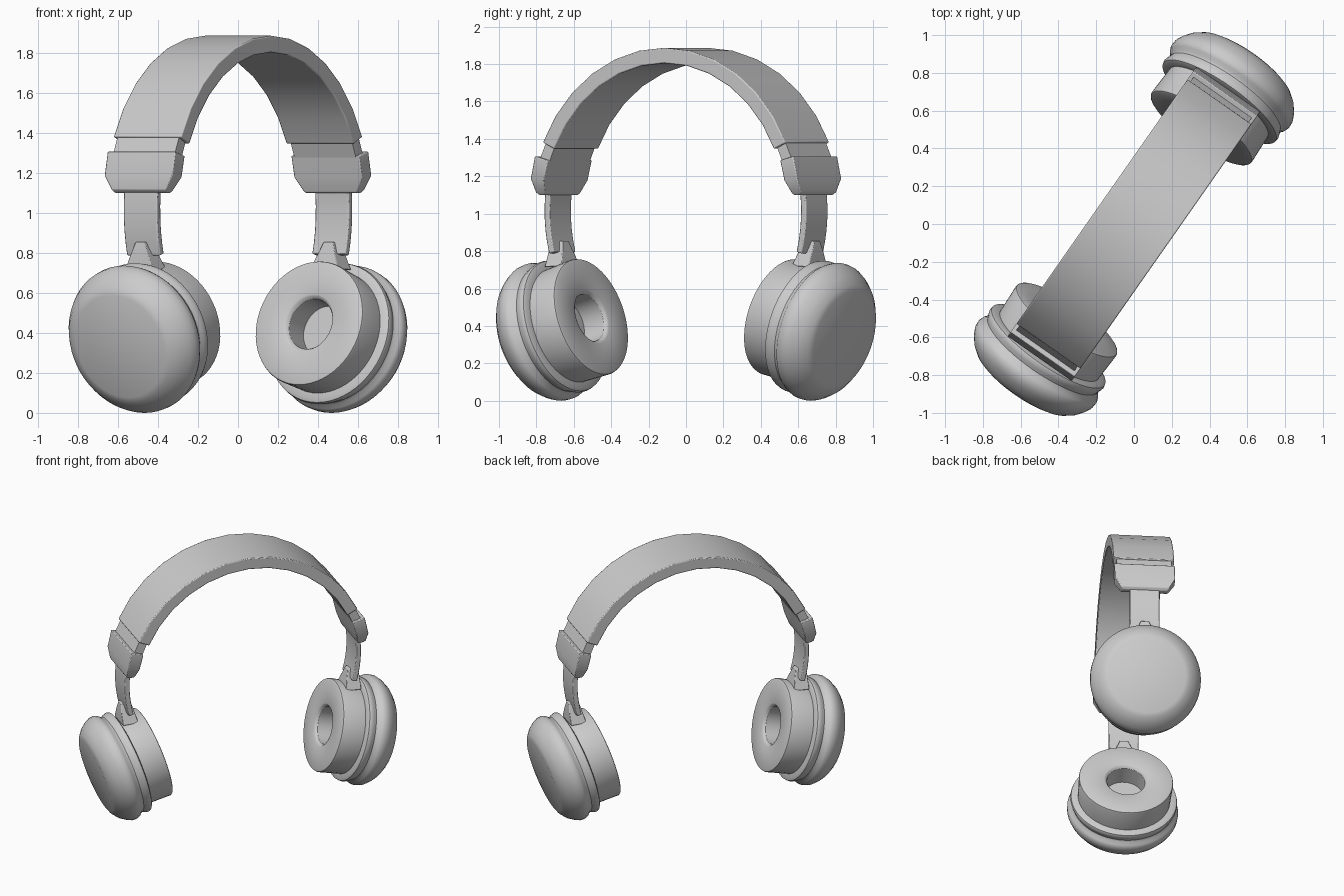
import bpy, bmesh
from math import sin, cos, radians
from mathutils import Matrix

if "Cube" in bpy.data.objects:
    bpy.data.objects.remove(bpy.data.objects["Cube"])

TURN = Matrix.Rotation(radians(55), 4, 'Z')   # whole headset is turned about z
HUB = 1.015                                   # height of the headband arc centre


def finish(name, bm, side=1, bevel=0.0):
    if side < 0:
        bm.transform(Matrix.Scale(-1, 4, (1, 0, 0)))
    bm.transform(TURN)
    bmesh.ops.recalc_face_normals(bm, faces=bm.faces)
    me = bpy.data.meshes.new(name)
    bm.to_mesh(me)
    bm.free()
    ob = bpy.data.objects.new(name, me)
    bpy.context.collection.objects.link(ob)
    if bevel:
        m = ob.modifiers.new("soft_edges", 'BEVEL')
        m.width = bevel
        m.segments = 2
        m.angle_limit = radians(35)
    bpy.ops.object.select_all(action='DESELECT')
    ob.select_set(True)
    bpy.context.view_layer.objects.active = ob
    bpy.ops.object.shade_smooth_by_angle(angle=radians(32))
    return ob


def strap(name, stations, side=1, bevel=0.0):
    """Loft of rectangles; station = inner x, inner z, outer x, outer z, half width."""
    bm = bmesh.new()
    rings = [[bm.verts.new(p) for p in ((xi, -w, zi), (xi, w, zi), (xo, w, zo), (xo, -w, zo))]
             for xi, zi, xo, zo, w in stations]
    for a, b in zip(rings, rings[1:]):
        for i in range(4):
            j = (i + 1) % 4
            bm.faces.new((a[i], a[j], b[j], b[i]))
    bm.faces.new(rings[0])
    bm.faces.new(rings[-1])
    return finish(name, bm, side, bevel)


def arc(r_in, r_out, start, end, n, w):
    """Stations along an arc, angles in degrees from straight up."""
    out = []
    for k in range(n + 1):
        a = radians(start + (end - start) * k / n)
        out.append((r_in * sin(a), HUB + r_in * cos(a), r_out * sin(a), HUB + r_out * cos(a), w))
    return out


def lathe(name, profile, side, segs=56):
    """Revolve (radius, depth) about the tilted ear cup axis."""
    bm = bmesh.new()
    rings = [[bm.verts.new((r * cos(6.2831853 * i / segs), r * sin(6.2831853 * i / segs), d))
              for i in range(segs)] for r, d in profile]
    for a, b in zip(rings, rings[1:]):
        for i in range(segs):
            j = (i + 1) % segs
            bm.faces.new((a[i], a[j], b[j], b[i]))
    bm.faces.new(rings[0])
    bm.faces.new(rings[-1])
    bm.transform(Matrix.Translation((0.616, 0, 0.45)) @ Matrix.Rotation(radians(106), 4, 'Y'))
    return finish(name, bm, side)


# Headband arch
strap("headband", arc(0.79, 0.872, -65.2, 65.2, 12, 0.207), bevel=0.006)

for side, tag in ((-1, "left"), (1, "right")):
    # Recessed neck between headband and slider housing
    strap(tag + "_neck", [(0.72, 1.37, 0.775, 1.395, 0.188),
                          (0.772, 1.25, 0.832, 1.27, 0.188)], side)
    # Slider housing with chamfered lower corners
    strap(tag + "_slider_housing", [(0.758, 1.285, 0.843, 1.308, 0.207),
                                    (0.785, 1.178, 0.870, 1.188, 0.207),
                                    (0.805, 1.110, 0.866, 1.115, 0.165),
                                    (0.812, 1.100, 0.850, 1.100, 0.155)], side, 0.005)
    # Curved metal arm
    strap(tag + "_arm", arc(0.82, 0.855, 80, 105.5, 6, 0.102), side, 0.006)
    # Tapered hinge tab joining arm and cup
    strap(tag + "_hinge", [(0.785, 0.855, 0.855, 0.855, 0.028),
                           (0.770, 0.800, 0.862, 0.800, 0.050),
                           (0.750, 0.720, 0.862, 0.715, 0.088)], side, 0.004)
    # Ear cushion with centre hole
    lathe(tag + "_cushion", [(0.13, 0.15), (0.13, 0.02), (0.14, 0.005), (0.15, 0),
                             (0.312, 0), (0.320, 0.004), (0.323, 0.012), (0.315, 0.20)], side)
    # Cup shell: rim ring, shallow groove, domed cap with flat end
    lathe(tag + "_cup_shell", [(0.30, 0.17), (0.345, 0.172), (0.362, 0.18), (0.366, 0.195),
                               (0.360, 0.215), (0.352, 0.235), (0.356, 0.25), (0.372, 0.265),
                               (0.380, 0.285), (0.378, 0.315), (0.364, 0.345), (0.335, 0.385),
                               (0.295, 0.418), (0.265, 0.43)], side)
